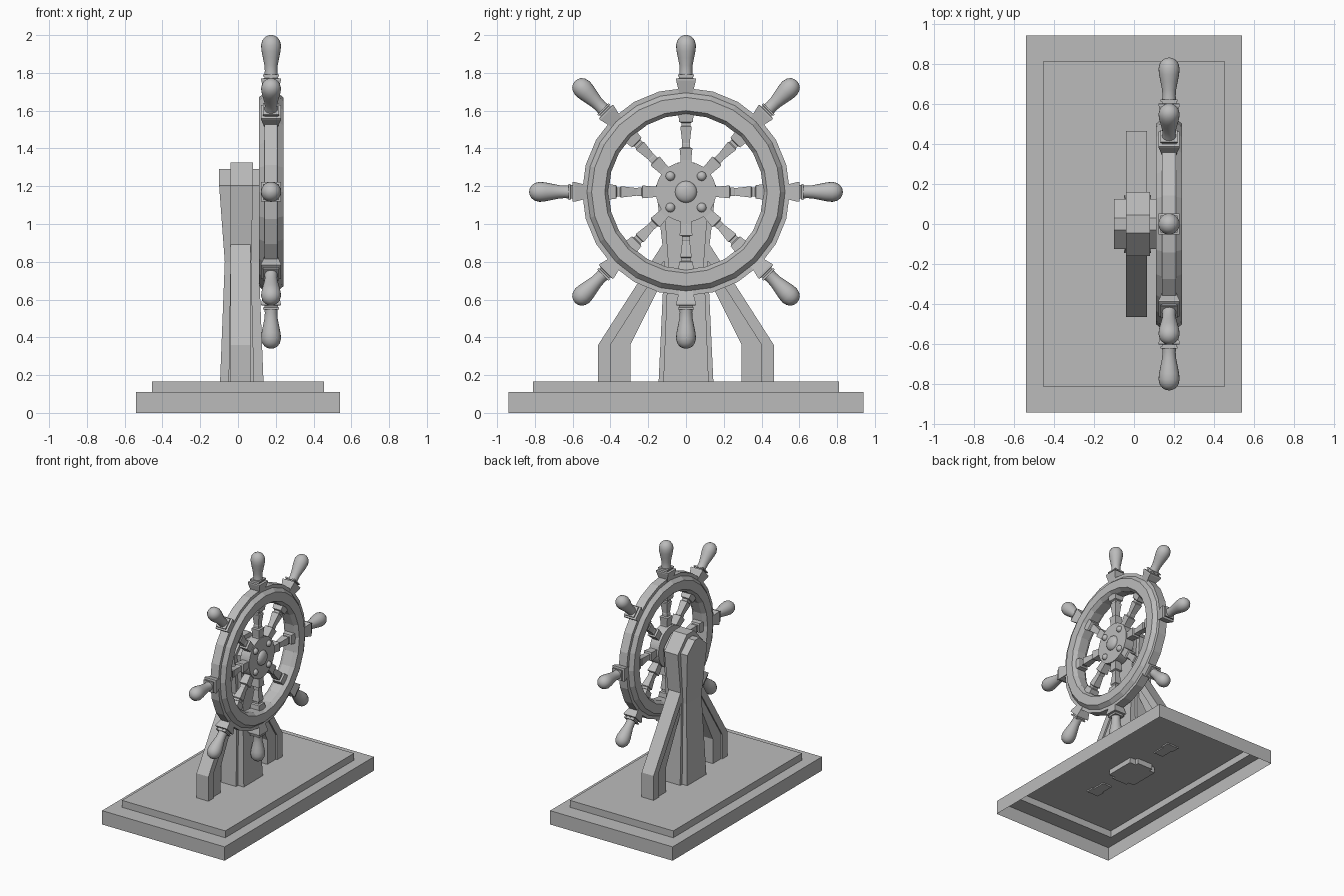
import bpy, bmesh, math
from mathutils import Matrix, Vector

cube = bpy.data.objects.get("Cube")
if cube:
    bpy.data.objects.remove(cube, do_unlink=True)

grey = bpy.data.materials.new("plain_grey")
grey.use_nodes = True
tone = (0.5, 0.5, 0.5, 1)
grey.diffuse_color = tone
grey.node_tree.nodes["Principled BSDF"].inputs["Base Color"].default_value = tone

HUB = Vector((0.175, 0, 1.17))
TO_X = Matrix.Rotation(math.pi / 2, 4, 'Y')


def loft(name, rings, matrix=Matrix(), caps=(True, True), closed=False, smooth=False):
    """Skin a list of equal-length point rings."""
    bm = bmesh.new()
    loops = [[bm.verts.new(p) for p in ring] for ring in rings]
    n = len(loops[0])
    pairs = list(zip(loops, loops[1:])) + ([(loops[-1], loops[0])] if closed else [])
    for a, b in pairs:
        for i in range(n):
            j = (i + 1) % n
            bm.faces.new((a[i], a[j], b[j], b[i]))
    if not closed:
        if caps[0]:
            bm.faces.new(loops[0][::-1])
        if caps[1]:
            bm.faces.new(loops[-1])
    bm.transform(matrix)
    bmesh.ops.recalc_face_normals(bm, faces=bm.faces)
    mesh = bpy.data.meshes.new(name)
    bm.to_mesh(mesh)
    bm.free()
    mesh.materials.append(grey)
    obj = bpy.data.objects.new(name, mesh)
    bpy.context.collection.objects.link(obj)
    if smooth:
        bpy.ops.object.select_all(action='DESELECT')
        obj.select_set(True)
        bpy.context.view_layer.objects.active = obj
        bpy.ops.object.shade_smooth_by_angle(angle=math.radians(40))
    return obj


def circle(radius, height, sides):
    return [(radius * math.cos(math.tau * i / sides),
             radius * math.sin(math.tau * i / sides), height) for i in range(sides)]


def square(half, height):
    return [(half * sx, half * sy, height) for sx, sy in ((1, 1), (-1, 1), (-1, -1), (1, -1))]


def rect(x0, x1, half_y, z):
    return [(x0, -half_y, z), (x1, -half_y, z), (x1, half_y, z), (x0, half_y, z)]


# Hollow stepped base, open underneath
loft("base", [rect(-0.54, 0.54, 0.94, 0), rect(-0.54, 0.54, 0.94, 0.11),
              rect(-0.455, 0.455, 0.81, 0.11), rect(-0.455, 0.455, 0.81, 0.165)],
     caps=(False, True))

# Cross-shaped post made of two waisted uprights with chamfered heads
loft("post_wide", [rect(-0.1, 0.14, 0.12, 0.12), rect(-0.095, 0.135, 0.12, 0.165),
                   rect(-0.07, 0.11, 0.095, 0.8), rect(-0.1, 0.11, 0.125, 1.205),
                   rect(-0.1, 0.11, 0.03, 1.29)])
loft("post_deep", [rect(-0.05, 0.085, 0.148, 0.12), rect(-0.05, 0.085, 0.145, 0.165),
                   rect(-0.04, 0.07, 0.115, 0.8), rect(-0.04, 0.08, 0.16, 1.205),
                   rect(-0.04, 0.08, 0.045, 1.325)])

# Angled braces: a wide outer rib and a slimmer inner rib on each side
RIBS = {"outer": ((0.465, 0.4), (0.465, 0.4), (0.1, 0.1), (0.93, 0.83), -0.04, 0.065),
        "inner": ((0.4, 0.295), (0.4, 0.295), (0.1, 0.1), (0.83, 0.75), -0.03, 0.052)}
for rib, (foot, knee, head, head_z, x0, x1) in RIBS.items():
    outline = [(foot[0], 0.155), (knee[0], 0.36), (head[0], head_z[0]),
               (head[1], head_z[1]), (knee[1], 0.36), (foot[1], 0.155)]
    for side, sign in (("left", 1), ("right", -1)):
        loft(f"brace_{rib}_{side}", [[(x, sign * y, z) for y, z in outline] for x in (x0, x1)])

# Wheel rim: stepped section swept round the axle
section = [(0.41, -0.035), (0.43, -0.065), (0.5, -0.065), (0.525, -0.035), (0.55, -0.035),
           (0.55, 0.035), (0.525, 0.035), (0.5, 0.065), (0.43, 0.065), (0.41, 0.035)]
wheel = Matrix.Translation(HUB) @ TO_X
loft("rim", [circle(r, h, 24) for r, h in section], wheel, closed=True)

# Hub, axle, centre boss and bolts
loft("hub", [circle(0.16, h, 32) for h in (-0.045, 0.035)], wheel, smooth=True)
loft("axle", [circle(0.07, h, 24) for h in (-0.12, -0.04)], wheel, smooth=True)


def dome(name, radius, height, matrix):
    steps = [i * math.pi / 12 for i in range(6)]
    rings = [circle(radius * math.cos(a), height * math.sin(a), 16) for a in steps]
    loft(name, rings, matrix, smooth=True)


dome("centre_boss", 0.058, 0.03, wheel @ Matrix.Translation((0, 0, 0.035)))
for sx in (-1, 1):
    for sy in (-1, 1):
        dome("bolt", 0.025, 0.022, wheel @ Matrix.Translation((0.083 * sx, 0.083 * sy, 0.035)))

# Eight spokes: square turned shaft, square collar and round grip
shaft = [(0.1, 0.028), (0.17, 0.028), (0.23, 0.034), (0.235, 0.022), (0.255, 0.022),
         (0.26, 0.02), (0.345, 0.03), (0.35, 0.024), (0.365, 0.024), (0.37, 0.036), (0.43, 0.043)]
collar = [(0.5, 0.03), (0.59, 0.052), (0.6, 0.052), (0.602, 0.036), (0.61, 0.036),
          (0.612, 0.042), (0.622, 0.042)]
grip = [(0.61, 0.036), (0.64, 0.033), (0.67, 0.035), (0.71, 0.043), (0.745, 0.05),
        (0.775, 0.053), (0.8, 0.047), (0.818, 0.034), (0.827, 0.018), (0.83, 0.004)]
for i in range(8):
    turn = Matrix.Translation(HUB) @ Matrix.Rotation(i * math.pi / 4, 4, 'X')
    loft("spoke", [square(w, r) for r, w in shaft], turn)
    loft("collar", [square(w, r) for r, w in collar], turn)
    loft("grip", [circle(w, r, 20) for r, w in grip], turn, smooth=True)
